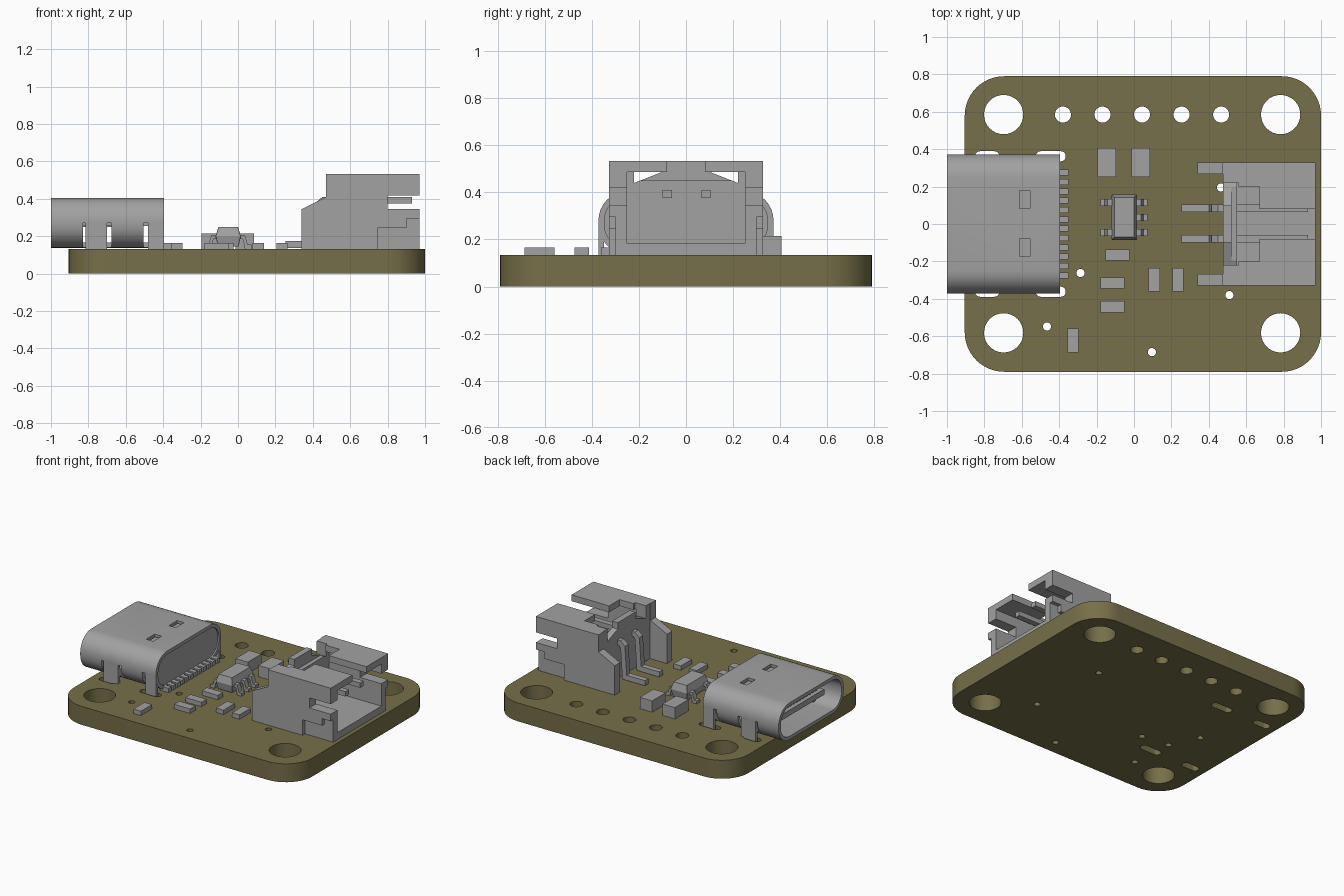
import bpy, bmesh, math

if "Cube" in bpy.data.objects:
    bpy.data.objects.remove(bpy.data.objects["Cube"])


def material(name, rgb):
    mat = bpy.data.materials.new(name)
    mat.use_nodes = True
    mat.diffuse_color = (*rgb, 1)
    mat.node_tree.nodes["Principled BSDF"].inputs["Base Color"].default_value = (*rgb, 1)
    return mat


GREY = material("component_grey", (0.36, 0.36, 0.36))
OLIVE = material("board_olive", (0.18, 0.16, 0.067))
TOP = 0.133  # upper face of the board


def prism(pts, axis, lo, hi):
    """Solid with a 2D outline, extruded along one axis."""
    place = {"x": lambda a, b, t: (t, a, b),
             "y": lambda a, b, t: (a, t, b),
             "z": lambda a, b, t: (a, b, t)}[axis]
    return [[place(a, b, t) for a, b in pts] for t in (lo, hi)]


def box(x0, x1, y0, y1, z0, z1):
    return prism([(x0, y0), (x1, y0), (x1, y1), (x0, y1)], "z", z0, z1)


def rounded(a0, a1, b0, b1, r, n=8):
    """Rounded rectangle outline."""
    pts = []
    corners = [(a1 - r, b1 - r), (a0 + r, b1 - r), (a0 + r, b0 + r), (a1 - r, b0 + r)]
    for q, (ca, cb) in enumerate(corners):
        for i in range(n + 1):
            ang = (q + i / n) * math.pi / 2
            pts.append((ca + r * math.cos(ang), cb + r * math.sin(ang)))
    return pts


def hole(x, y, r, n=32):
    pts = [(x + r * math.cos(i * math.tau / n), y + r * math.sin(i * math.tau / n)) for i in range(n)]
    return prism(pts, "z", -0.1, 0.3)


def build(name, solids, mat=GREY, smooth=False):
    bm = bmesh.new()
    for loops in solids:
        low, high = [[bm.verts.new(p) for p in loop] for loop in loops]
        bm.faces.new(low)
        bm.faces.new(high)
        for i in range(len(low)):
            j = (i + 1) % len(low)
            bm.faces.new((low[i], low[j], high[j], high[i]))
    bmesh.ops.recalc_face_normals(bm, faces=bm.faces)
    mesh = bpy.data.meshes.new(name)
    bm.to_mesh(mesh)
    bm.free()
    mesh.materials.append(mat)
    obj = bpy.data.objects.new(name, mesh)
    bpy.context.collection.objects.link(obj)
    if smooth:
        shade(obj)
    return obj


def shade(obj):
    bpy.ops.object.select_all(action="DESELECT")
    obj.select_set(True)
    bpy.context.view_layer.objects.active = obj
    bpy.ops.object.shade_smooth_by_angle(angle=math.radians(30))


def cut(obj, solids):
    """Subtract solids and keep the finished mesh."""
    cutter = build("cutter", solids, obj.data.materials[0])
    cutter.hide_render = True
    mod = obj.modifiers.new("cut", "BOOLEAN")
    mod.operation, mod.object, mod.solver, mod.use_self = "DIFFERENCE", cutter, "EXACT", True
    deps = bpy.context.evaluated_depsgraph_get()
    mesh = bpy.data.meshes.new_from_object(obj.evaluated_get(deps))
    obj.modifiers.clear()
    obj.data = mesh
    bpy.data.objects.remove(cutter)


# Circuit board with mounting holes, header holes, vias and shell slots
board = build("circuit_board", [prism(rounded(-0.905, 1, -0.79, 0.79, 0.21, 12), "z", 0, TOP)], OLIVE)
holes = [hole(x, y, 0.105) for x in (-0.697, 0.784) for y in (-0.582, 0.585)]
holes += [hole(0.043 + 0.2115 * i, 0.585, 0.043) for i in range(-2, 3)]
for x, y in [(-0.286, -0.262), (-0.465, -0.548), (0.096, -0.685), (0.51, -0.38),
             (0.465, 0.195), (-0.49, -0.235), (-0.59, -0.03)]:
    holes.append(hole(x, y, 0.022, 16))
for s in (-1, 1):
    for x0, x1 in [(-0.85, -0.72), (-0.525, -0.365)]:
        holes.append(prism(rounded(x0, x1, s * 0.362 - 0.027, s * 0.362 + 0.027, 0.026, 6), "z", -0.1, 0.3))
cut(board, holes)
shade(board)

# Socket shell: rounded tube, open at -x, with top windows and side gaps
shell = build("socket_shell", [prism(rounded(-0.372, 0.372, 0.138, 0.405, 0.125), "x", -1, -0.395)])
cut(shell, [prism(rounded(-0.347, 0.347, 0.163, 0.38, 0.1), "x", -1.1, -0.45),
            prism(rounded(-0.347, 0.347, 0.163, 0.38, 0.1), "x", -0.405, -0.3)])
cuts = [box(-0.612, -0.556, y - 0.048, y + 0.048, 0.385, 0.5) for y in (-0.125, 0.132)]
for s in (-1, 1):
    for x0, x1 in [(-0.83, -0.815), (-0.7, -0.675), (-0.505, -0.48)]:
        a, b = sorted((s * 0.27, s * 0.5))
        cuts.append(box(x0, x1, a, b, 0.1, 0.27))
cut(shell, cuts)
shade(shell)

# Shell legs that drop into the slots, and the latch springs in the windows
legs = []
for s in (-1, 1):
    a, b = sorted((s * 0.348, s * 0.372))
    legs += [box(-0.815, -0.7, a, b, 0.06, 0.275), box(-0.48, -0.396, a, b, 0.06, 0.275)]
build("shell_legs", legs)
build("latch_springs", [box(-0.6, -0.568, y - 0.036, y + 0.036, 0.375, 0.392) for y in (-0.125, 0.132)])

# Socket tongue with contact strips, and the rear solder pins
build("socket_tongue", [box(-0.93, -0.44, -0.25, 0.25, 0.255, 0.295)])
build("tongue_contacts", [box(-0.9, -0.6, -0.2 + i * 0.0364 - 0.01, -0.2 + i * 0.0364 + 0.01, z, z + 0.006)
                          for i in range(12) for z in (0.25, 0.294)])
build("socket_pins", [box(-0.42, -0.35, (i - 5.5) * 0.05 - 0.016, (i - 5.5) * 0.05 + 0.016, TOP, 0.165)
                      for i in range(12)])

# Battery connector housing: side outline extruded across, then hollowed
outline = [(0.34, TOP), (0.97, TOP), (0.97, 0.345), (0.80, 0.345), (0.80, 0.418), (0.97, 0.418),
           (0.97, 0.533), (0.47, 0.533), (0.47, 0.41), (0.34, 0.345)]
housing = build("connector_housing", [prism(outline, "y", -0.328, 0.328)])
cut(housing, [box(0.55, 1.2, -0.25, 0.25, 0.183, 0.487)])
cut(housing, [box(0.2, 0.475, -0.268, 0.268, 0.1, 0.6)])
cut(housing, [box(0.66, 1.2, -0.08, 0.08, 0.4, 0.6)])
cut(housing, [box(0.52, 0.67, -0.2, 0.2, 0.45, 0.6)])
wedges = []
for s in (-1, 1):
    # Rear upper corners and the stepped recess on the outer walls
    wedges.append(prism([(s * 0.1, 0.6), (s * 0.1, 0.487), (s * 0.22, 0.44), (s * 0.22, 0.6)], "x", 0.4, 0.56))
    a, b = sorted((s * 0.3, s * 0.5))
    step = [(0.745, 0.1), (1.1, 0.1), (1.1, 0.295), (0.9, 0.295), (0.9, 0.245), (0.745, 0.245)]
    wedges.append(prism(step, "y", a, b))
cut(housing, wedges)

# Two bent connector pins
bend = [(0.93, 0.375), (0.93, 0.41), (0.45, 0.41), (0.415, 0.38), (0.40, 0.175), (0.255, 0.175),
        (0.255, 0.138), (0.435, 0.138), (0.45, 0.36), (0.465, 0.375)]
build("connector_pins", [prism(bend, "y", y - 0.02, y + 0.02) for y in (-0.08, 0.085)])

# Five-lead chip: tapered body and bent leads
def ring(m, z):
    return [(x, y, z) for x, y in rounded(-0.12 + m, 0.015 - m, -0.085 + m, 0.157 - m, 0.002, 1)]


build("chip_body", [[ring(0.012, 0.145), ring(0, 0.2)], [ring(0, 0.2), ring(0.015, 0.25)]])
lead = [(0, 0.205), (0.09, 0.205), (0.105, 0.155), (0.125, 0.155), (0.125, TOP), (0.09, TOP),
        (0.078, 0.185), (0, 0.185)]
leads = []
for s, rows in [(1, (-0.045, 0.035, 0.115)), (-1, (-0.045, 0.115))]:
    for y in rows:
        leads.append(prism([(-0.053 + s * a, b) for a, b in lead], "y", y - 0.018, y + 0.018))
build("chip_leads", leads)

# Surface-mount blocks: tall capacitors and flat resistors
build("capacitors", [box(x, x + 0.098, 0.25, 0.405, TOP, 0.215) for x in (-0.195, -0.013)])
flat = [(-0.088, -0.166, 0), (-0.115, -0.315, 0), (-0.115, -0.443, 0),
        (0.108, -0.298, 1), (0.235, -0.298, 1), (-0.326, -0.622, 1)]
chips = []
for x, y, turned in flat:
    w, d = (0.03, 0.064) if turned else (0.064, 0.03)
    chips.append(box(x - w, x + w, y - d, y + d, TOP, 0.165))
build("resistors", chips)
